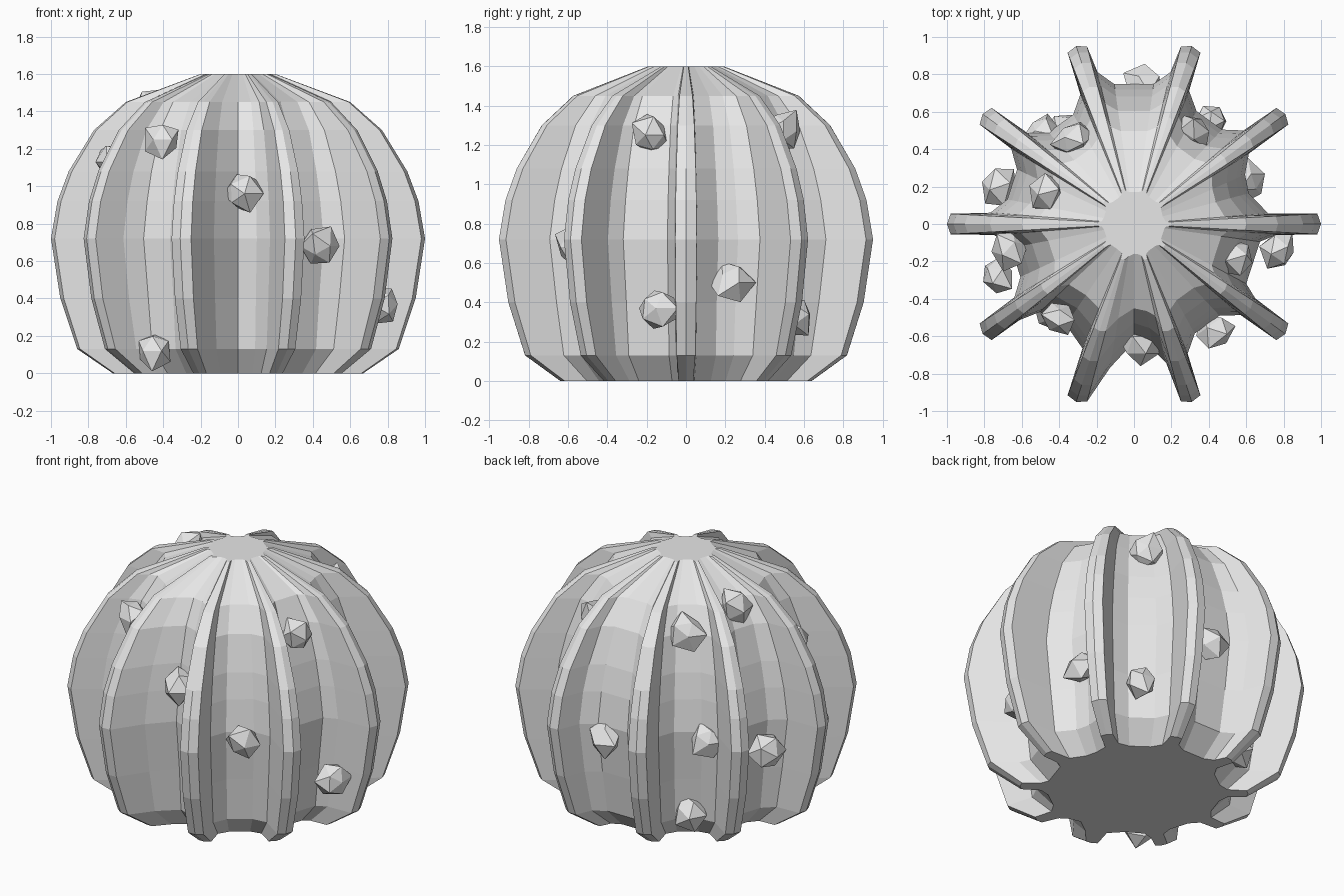
import bpy
import bmesh
import random
from math import radians, sin, cos
from mathutils import Vector

cube = bpy.data.objects.get("Cube")
if cube:
    bpy.data.objects.remove(cube, do_unlink=True)

stone = bpy.data.materials.new("pale_grey")
stone.use_nodes = True
GREY = (0.8, 0.8, 0.8, 1.0)
stone.diffuse_color = GREY
stone.node_tree.nodes["Principled BSDF"].inputs["Base Color"].default_value = GREY


def add_object(name, bm):
    bmesh.ops.recalc_face_normals(bm, faces=bm.faces)
    mesh = bpy.data.meshes.new(name)
    bm.to_mesh(mesh)
    bm.free()
    mesh.materials.append(stone)
    obj = bpy.data.objects.new(name, mesh)
    bpy.context.collection.objects.link(obj)
    return obj


def round_groove(start, end, floor):
    """Groove with a flat floor and a soft corner at each rib."""
    return [(-13.5, floor + .08), (start, floor), (end, floor), (13.5, floor + .08)]


# Ribbed body: height, rib radius, groove depth factor
PROFILE = [(0, .67, .5), (.13, .86, .75), (.4, .95, .95), (.72, 1, 1),
           (.92, .965, .97), (1.08, .905, .88), (1.3, .77, .65),
           (1.45, .6, .42), (1.6, .2, .35)]

# Ten grooves as (angle from the groove's middle, radius) points
GROOVES = [
    [(-13.5, .72), (-3, .635), (6, .65), (13.5, .72)],
    round_groove(-7, 7, .69),
    round_groove(-8, 8, .755),
    round_groove(-7, 7, .67),
    round_groove(-7, 7, .69),
    round_groove(-7, 7, .67),
    [(-14, .8), (-11, .69), (2, .65), (13.5, .72)],
    [(-9.5, .78), (0, .63), (8.5, .68), (13, .76)],
    round_groove(-7, 7, .67),
    round_groove(-10, 10, .68),
]

outline = []
for i, groove in enumerate(GROOVES):
    rib = i * 36
    outline += [(rib, 1), (rib + 3.2, .982)]
    outline += [(rib + 18 + offset, r) for offset, r in groove]
    outline.append((rib + 32.8, .982))

bm = bmesh.new()
rings = []
for z, rib_radius, depth in PROFILE:
    ring = []
    for angle, unit in outline:
        r = rib_radius - depth * (1 - unit) * min(1, rib_radius * 1.6)
        a = radians(angle)
        ring.append(bm.verts.new((r * cos(a), r * sin(a), z)))
    rings.append(ring)
count = len(outline)
for low, high in zip(rings, rings[1:]):
    for i in range(count):
        j = (i + 1) % count
        bm.faces.new((low[i], low[j], high[j], high[i]))
bm.faces.new(rings[0][::-1])
bm.faces.new(rings[-1])
add_object("ribbed_body", bm)

# Faceted nodules scattered over the grooves
NODULES = [(-.4, -.5, 1.25), (.03, -.65, .96), (.44, -.57, .68), (.78, -.14, .37),
           (-.45, -.47, .12), (.55, -.18, 1.25), (.6, .23, .5), (.32, .5, 1.27),
           (.41, .56, .34), (-.67, -.13, 1.13), (-.73, -.28, .6), (-.46, .17, 1.41),
           (-.72, .2, .55), (-.33, .45, 1.32), (-.49, .49, .68), (.05, .75, .64),
           (-.37, .5, .18)]
random.seed(4)
for n, place in enumerate(NODULES):
    bm = bmesh.new()
    bmesh.ops.create_icosphere(bm, subdivisions=1, radius=.108)
    turn = Vector((place[0], place[1], 0)).to_track_quat('Z', 'Y')
    for v in bm.verts:
        v.co *= random.uniform(.75, 1.2)
        v.co.z *= .9
        v.co = turn @ v.co + Vector(place)
    add_object(f"nodule_{n + 1}", bm)
